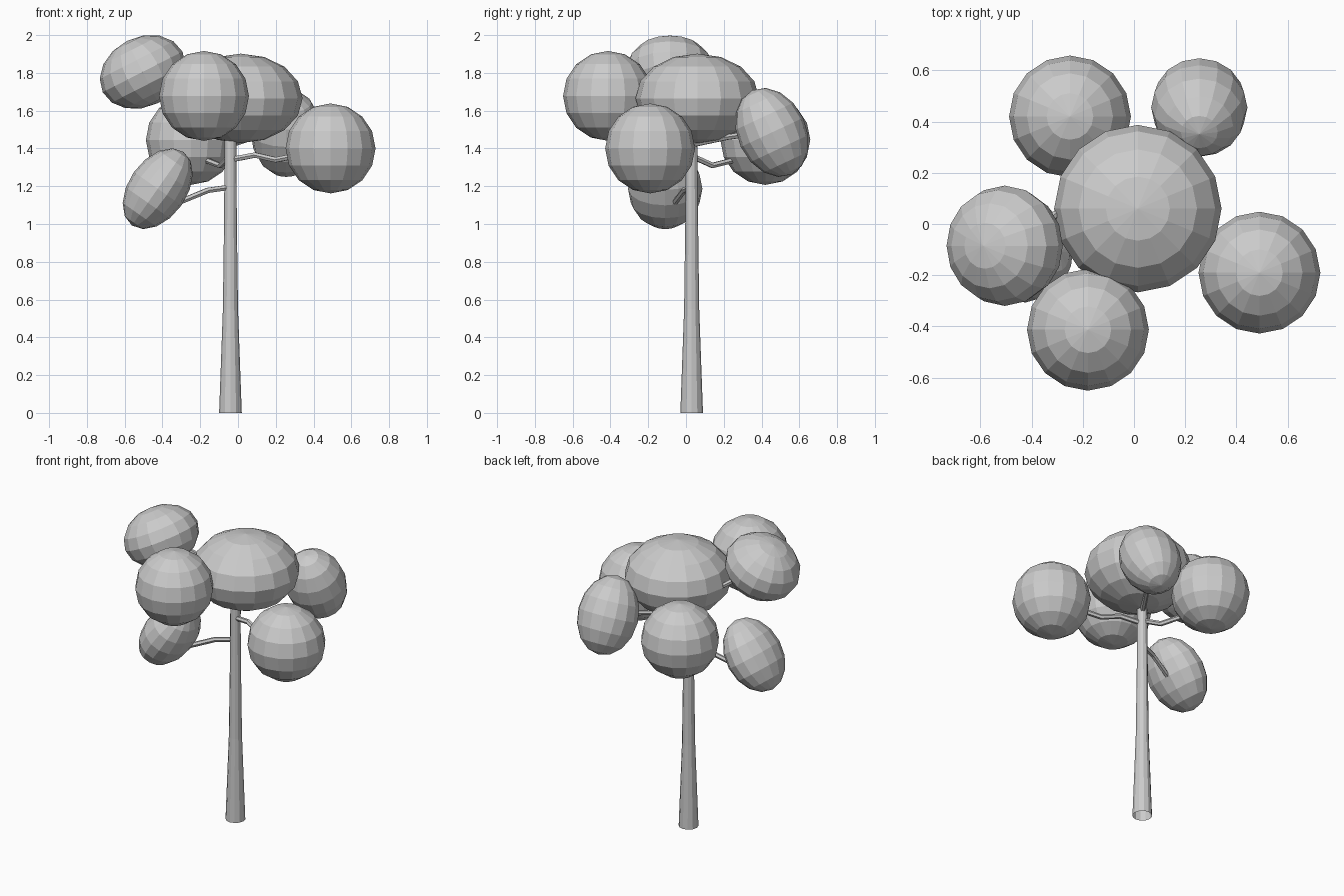
import bpy
from math import radians

if "Cube" in bpy.data.objects:
    bpy.data.objects.remove(bpy.data.objects["Cube"])


def tube(name, points, bevel_resolution):
    """Faceted open tube along points of (x, y, z, radius)."""
    curve = bpy.data.curves.new(name, 'CURVE')
    curve.dimensions = '3D'
    curve.bevel_depth = 1.0
    curve.bevel_resolution = bevel_resolution
    spline = curve.splines.new('POLY')
    spline.points.add(len(points) - 1)
    for p, (x, y, z, r) in zip(spline.points, points):
        p.co = (x, y, z, 1)
        p.radius = r
    spline.use_smooth = False
    obj = bpy.data.objects.new(name, curve)
    bpy.context.collection.objects.link(obj)
    bpy.ops.object.select_all(action='DESELECT')
    obj.select_set(True)
    bpy.context.view_layer.objects.active = obj
    bpy.ops.object.convert(target='MESH')


def foliage(name, centre, radii, tilt=(0, 0)):
    """Flat-faced ellipsoid, tilted about x and y (degrees)."""
    bpy.ops.mesh.primitive_uv_sphere_add(segments=16, ring_count=8, radius=1, location=centre)
    obj = bpy.context.object
    obj.name = name
    obj.scale = radii
    obj.rotation_euler = (radians(tilt[0]), radians(tilt[1]), 0)


# Tapered trunk, open at the bottom
TX, TY = -0.04, 0.03
tube("trunk", [(TX, TY, 0, 0.06), (TX, TY, 0.55, 0.04),
               (TX, TY, 1.0, 0.034), (TX, TY, 1.55, 0.03)], 4)

# Leaf clumps
R = 0.238
foliage("crown_foliage", (0.015, 0.06, 1.665), (0.327, 0.327, 0.237))
foliage("right_foliage", (0.49, -0.19, 1.40), (R, R, R))
foliage("front_foliage", (-0.18, -0.413, 1.678), (R, R, R))
foliage("back_left_foliage", (-0.25, 0.42, 1.445), (R, R, R))
foliage("upper_left_foliage", (-0.505, -0.085, 1.805), (0.237, 0.235, 0.184), (0, -27))
foliage("lower_left_foliage", (-0.425, -0.11, 1.187), (0.154, 0.197, 0.238), (0, 35))
foliage("back_right_foliage", (0.255, 0.455, 1.485), (0.188, 0.182, 0.246), (25, 0))

# Kinked branches from the trunk into each clump
BRANCHES = {
    "right_branch": [(TX, TY, 1.34), (0.09, -0.02, 1.365), (0.20, -0.07, 1.34), (0.33, -0.12, 1.365)],
    "lower_left_branch": [(TX, TY, 1.195), (-0.16, -0.01, 1.178), (-0.35, -0.07, 1.10)],
    "back_left_branch": [(TX, TY, 1.36), (-0.095, 0.14, 1.31), (-0.16, 0.24, 1.335), (-0.20, 0.33, 1.37)],
    "back_right_branch": [(TX, TY, 1.42), (0.08, 0.22, 1.46), (0.19, 0.36, 1.48)],
    "upper_left_branch": [(TX, TY, 1.52), (-0.18, 0.04, 1.62), (-0.30, 0.04, 1.67), (-0.40, -0.02, 1.74)],
    "front_branch": [(TX, TY, 1.50), (-0.09, -0.12, 1.56), (-0.14, -0.28, 1.62)],
}
for name, path in BRANCHES.items():
    tube(name, [(*p, 0.016) for p in path], 1)
